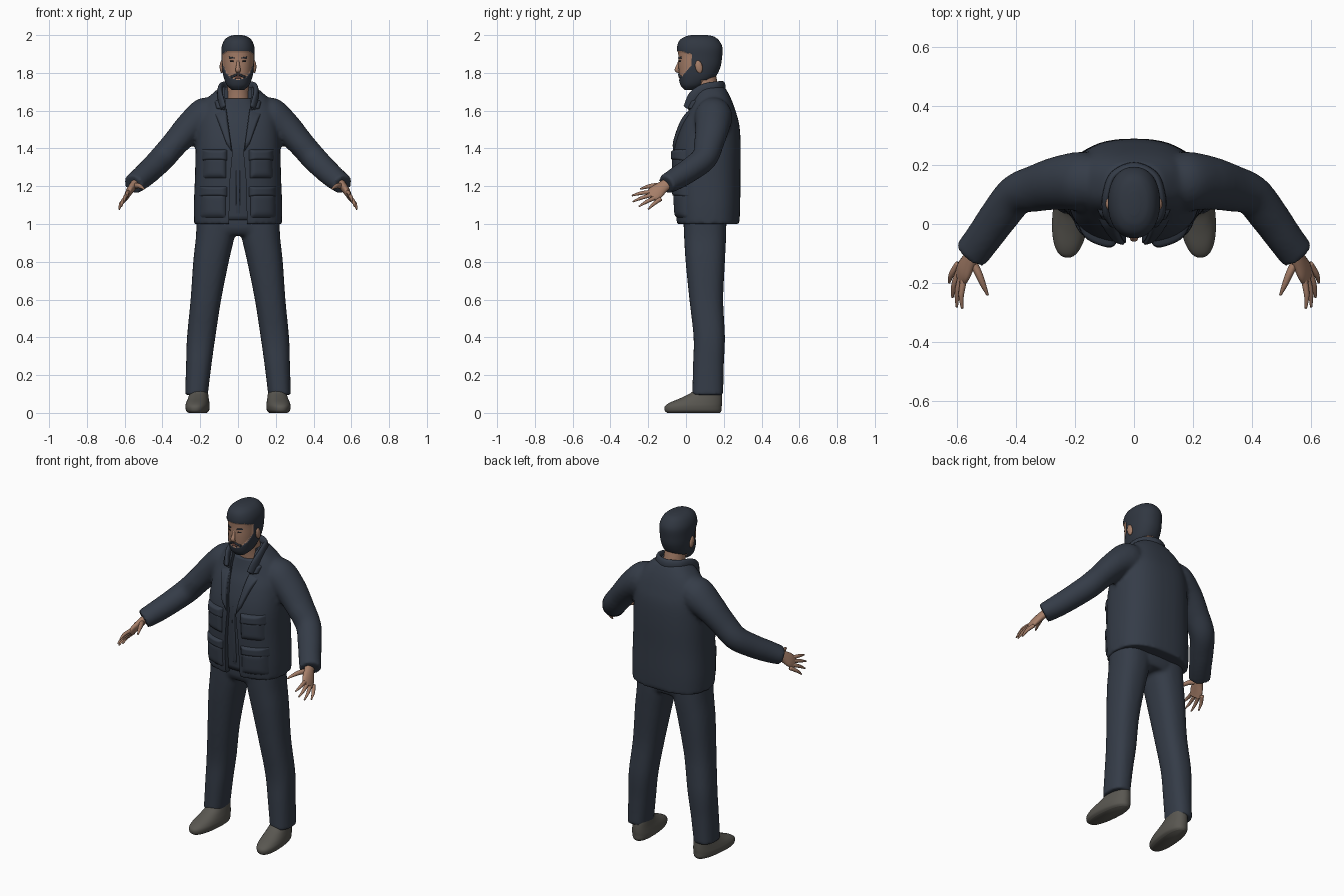
import bpy, bmesh, math
from mathutils import Vector

if "Cube" in bpy.data.objects:
    bpy.data.objects.remove(bpy.data.objects["Cube"])


def material(name, rgb):
    m = bpy.data.materials.new(name)
    m.use_nodes = True
    m.diffuse_color = (*rgb, 1)
    bsdf = next(n for n in m.node_tree.nodes if n.type == "BSDF_PRINCIPLED")
    bsdf.inputs["Base Color"].default_value = (*rgb, 1)
    bsdf.inputs["Roughness"].default_value = 0.8
    return m


NAVY = material("navy cloth", (0.035, 0.045, 0.064))
HAIR = material("dark hair", (0.03, 0.038, 0.053))
SKIN = material("skin", (0.38, 0.21, 0.14))
SHOE = material("grey shoe", (0.1, 0.095, 0.082))
LIPS = material("lips", (0.28, 0.12, 0.09))
DARK = material("dark eye", (0.01, 0.01, 0.012))


def resample(rows, k=6):
    """Catmull-Rom interpolation of rows of numbers."""
    out = []
    for i in range(len(rows) - 1):
        p0, p1 = rows[max(i - 1, 0)], rows[i]
        p2, p3 = rows[i + 1], rows[min(i + 2, len(rows) - 1)]
        for j in range(k):
            t = j / k
            out.append(tuple(
                b + 0.5 * t * (c - a + t * (2*a - 5*b + 4*c - d + t * (3*(b - c) + d - a)))
                for a, b, c, d in zip(p0, p1, p2, p3)))
    return out + [rows[-1]]


def loft(bm, rings):
    loops = [[bm.verts.new(p) for p in ring] for ring in rings]
    n = len(loops[0])
    for a, b in zip(loops, loops[1:]):
        for i in range(n):
            bm.faces.new((a[i], a[(i + 1) % n], b[(i + 1) % n], b[i]))
    bm.faces.new(loops[0])
    bm.faces.new(loops[-1])


def stack(bm, rows, power=2.4, sides=40, k=6):
    """Horizontal rounded rings; rows are (z, centre x, half width, front y, back y)."""
    rings = []
    for z, cx, hw, yf, yb in resample(rows, k):
        ring = []
        for i in range(sides):
            c, s = (f(math.tau * i / sides) for f in (math.cos, math.sin))
            ring.append((cx + hw * math.copysign(abs(c) ** (2 / power), c),
                         (yf + yb) / 2 + (yb - yf) / 2 * math.copysign(abs(s) ** (2 / power), s), z))
        rings.append(ring)
    loft(bm, rings)


def tube(bm, rows, hint=(0, 0, 1), side=1, sides=16):
    """Sweep; rows are (x, y, z, thin radius, wide radius)."""
    rows = [(r[0] * side, *r[1:]) for r in resample(rows)]
    pts = [Vector(r[:3]) for r in rows]
    hint = Vector((hint[0] * side, hint[1], hint[2]))
    rings = []
    for i, r in enumerate(rows):
        t = (pts[min(i + 1, len(pts) - 1)] - pts[max(i - 1, 0)]).normalized()
        s = t.cross(hint).normalized()
        v = t.cross(s)
        rings.append([pts[i] + s * r[3] * math.cos(a) + v * r[4] * math.sin(a)
                      for a in (math.tau * j / sides for j in range(sides))])
    loft(bm, rings)


def finish(bm, name, *mats, voxel=0, smooth=True):
    bmesh.ops.recalc_face_normals(bm, faces=bm.faces)
    for f in bm.faces:
        f.smooth = smooth
    me = bpy.data.meshes.new(name)
    bm.to_mesh(me)
    bm.free()
    ob = bpy.data.objects.new(name, me)
    bpy.context.collection.objects.link(ob)
    for m in mats:
        me.materials.append(m)
    if voxel:
        r = ob.modifiers.new("merge", "REMESH")
        r.mode, r.voxel_size, r.use_smooth_shade = "VOXEL", voxel, True
        s = ob.modifiers.new("relax", "SMOOTH")
        s.factor, s.iterations = 0.5, 4
    return ob


def patch(name, rows, corners, depth, mat, side=1, power=2.4, n=12):
    """Padded plate lying on the front of a stack; corners are (x, z)."""
    fine = resample(rows)

    def front(x, z):
        a, b = next(((p, q) for p, q in zip(fine, fine[1:]) if q[0] >= z), fine[-2:])
        t = min(max((z - a[0]) / (b[0] - a[0]), 0), 1)
        hw, yf, yb = (p + (q - p) * t for p, q in zip(a[2:], b[2:]))
        return (yf + yb) / 2 - (yb - yf) / 2 * max(0, 1 - abs(x / hw) ** power) ** (1 / power)

    a, b, c, d = (Vector(p) for p in corners)
    bm = bmesh.new()
    grid = []
    for i in range(n + 1):
        for j in range(n + 1):
            u, v = i / n, j / n
            p = a.lerp(b, u).lerp(d.lerp(c, u), v)
            edge = min(u, 1 - u, v, 1 - v)
            y = front(p.x, p.y) + 0.006 - (depth + 0.006) * min(1, edge * 5) ** 0.5
            grid.append(bm.verts.new((p.x * side, y, p.y)))
    for i in range(n):
        for j in range(n):
            k = i * (n + 1) + j
            bm.faces.new((grid[k], grid[k + 1], grid[k + n + 2], grid[k + n + 1]))
    ob = finish(bm, name, mat)
    if ob.data.polygons[n * n // 2].normal.y > 0:
        ob.data.flip_normals()
    return ob


# Jacket body and sleeves, merged into one soft form
torso = [(1.0, 0, .232, -.05, .283), (1.1, 0, .234, -.058, .287), (1.25, 0, .228, -.064, .288),
         (1.4, 0, .224, -.062, .29), (1.52, 0, .215, -.03, .283), (1.6, 0, .2, .01, .262),
         (1.66, 0, .165, .032, .24), (1.7, 0, .125, .045, .22), (1.725, 0, .095, .05, .205)]
sleeve = [(.1, .14, 1.6, .075, .075), (.17, .145, 1.57, .1, .1), (.25, .14, 1.515, .092, .082),
          (.33, .122, 1.43, .08, .07), (.4, .098, 1.35, .07, .068), (.46, .025, 1.29, .066, .064),
          (.51, -.045, 1.245, .062, .06), (.555, -.105, 1.21, .06, .052)]
bm = bmesh.new()
stack(bm, torso, power=2.5)
for side in (1, -1):
    tube(bm, sleeve, side=side, sides=24)
jacket = finish(bm, "jacket", NAVY, voxel=0.011)

# Front opening of the jacket
half = [(.048, .9), (.045, 1.2), (.028, 1.38), (.066, 1.62), (.075, 1.85)]
outline = half + [(-x, z) for x, z in reversed(half)]
bm = bmesh.new()
loft(bm, [[(x, y, z) for x, z in outline] for y in (-.3, .09)])
cutter = finish(bm, "opening_cutter", NAVY, smooth=False)
cutter.hide_render = True
cutter.display_type = "WIRE"
cutter.hide_set(True)
cut = jacket.modifiers.new("opening", "BOOLEAN")
cut.operation, cut.object, cut.solver = "DIFFERENCE", cutter, "EXACT"

# Shirt under the jacket
bm = bmesh.new()
stack(bm, [(1.02, 0, .16, -.025, .2), (1.25, 0, .16, -.04, .2), (1.4, 0, .16, -.04, .2),
           (1.52, 0, .15, -.01, .2), (1.6, 0, .12, .025, .2), (1.665, 0, .085, .045, .19)])
finish(bm, "shirt", NAVY)
patch("shirt_placket", [(r[0], 0, .16, r[3] + .025, .2) for r in torso],
      [(-.012, 1.03), (.012, 1.03), (.012, 1.6), (-.012, 1.6)], .004, NAVY)

# Folded collar around the neck
arc = [(.078, .005, 1.615, .012, .022), (.094, .04, 1.675, .014, .03), (.092, .1, 1.71, .015, .034),
       (.068, .165, 1.72, .015, .035), (0, .195, 1.722, .015, .034)]
bm = bmesh.new()
tube(bm, arc + [(-r[0], *r[1:]) for r in reversed(arc[:-1])])
finish(bm, "collar", NAVY)

# Lapels, pockets and pocket flaps
plates = {
    "lapel": ([(.028, 1.37), (.06, 1.42), (.125, 1.59), (.062, 1.61)], .014),
    "collar_point": ([(.066, 1.6), (.115, 1.61), (.125, 1.65), (.08, 1.67)], .014),
    "chest_pocket": ([(.06, 1.24), (.19, 1.24), (.185, 1.37), (.06, 1.37)], .016),
    "chest_flap": ([(.055, 1.335), (.195, 1.335), (.19, 1.395), (.055, 1.395)], .022),
    "lower_pocket": ([(.06, 1.03), (.205, 1.03), (.205, 1.17), (.06, 1.17)], .014),
    "lower_flap": ([(.055, 1.145), (.21, 1.145), (.205, 1.2), (.055, 1.2)], .019)}
for name, (corners, depth) in plates.items():
    for side, word in ((1, "left"), (-1, "right")):
        patch(f"{word}_{name}", torso, corners, depth, NAVY, side, power=2.5)

# Trousers
leg = [(.095, .22, .06, .033, .197), (.25, .208, .067, .037, .2), (.4, .195, .075, .04, .206),
       (.6, .17, .081, .018, .197), (.8, .143, .094, -.002, .206), (.93, .121, .102, -.01, .212),
       (1.02, .112, .108, -.012, .212)]
bm = bmesh.new()
for side in (1, -1):
    stack(bm, [(z, x * side, *rest) for z, x, *rest in leg])
stack(bm, [(.94, 0, .2, .01, .2), (.98, 0, .217, -.012, .213), (1.08, 0, .215, -.012, .213)])
finish(bm, "trousers", NAVY, voxel=0.011)

# Shoes, turned slightly outward
for side, word in ((1, "left"), (-1, "right")):
    bm = bmesh.new()
    stack(bm, [(0, 0, .045, -.1, .18), (.012, 0, .058, -.113, .188), (.035, 0, .062, -.112, .19),
               (.055, 0, .059, -.085, .192), (.08, 0, .053, -.025, .192), (.105, 0, .048, .025, .19),
               (.13, 0, .044, .05, .185)], power=2.3)
    shoe = finish(bm, word + "_shoe", SHOE)
    shoe.location.x = .218 * side
    shoe.rotation_euler.z = .1 * side

# Hands: palm, four fingers and a thumb
fan = Vector((.04, .09, -.075)).normalized()
knuckle, tips = Vector((.578, -.19, 1.168)), [(.584, -.287, 1.15), (.602, -.282, 1.118),
                                             (.617, -.25, 1.092), (.628, -.2, 1.078)]
for side, word in ((1, "left"), (-1, "right")):
    bm = bmesh.new()
    tube(bm, [(.54, -.085, 1.222, .022, .028), (.56, -.125, 1.195, .021, .034),
              (.578, -.158, 1.168, .018, .042), (.59, -.183, 1.143, .013, .038)], fan, side)
    for i, tip in enumerate(tips):
        base = knuckle + fan * (.021 * i - .004)
        base.y += .012
        mid = base.lerp(Vector(tip), .55) + Vector((.006, 0, .004))
        tube(bm, [(*base, .011, .012), (*mid, .0095, .0095), (*tip, .004, .004)], fan, side, 10)
    tube(bm, [(.553, -.12, 1.2, .014, .018), (.53, -.165, 1.203, .013, .014),
              (.513, -.205, 1.197, .01, .01), (.497, -.242, 1.185, .004, .004)], fan, side, 10)
    finish(bm, word + "_hand", SKIN)

# Neck
bm = bmesh.new()
tube(bm, [(0, .13, 1.6, .066, .066), (0, .115, 1.7, .06, .06), (0, .095, 1.8, .058, .06)], (0, 1, 0), sides=24)
finish(bm, "neck", SKIN)

# Head, with hair and beard coloured by region
skull = [(1.716, 0, .03, -.004, .05), (1.74, 0, .056, -.024, .1), (1.78, 0, .072, -.034, .15),
         (1.83, 0, .08, -.039, .176), (1.88, 0, .083, -.04, .185), (1.93, 0, .083, -.042, .187),
         (1.965, 0, .07, -.03, .17), (1.985, 0, .048, -.002, .145), (1.993, 0, .02, .03, .11)]


def hairy(p):
    top = p.z > 1.912 - .5 * max(0, abs(p.x) - .055)
    sides_back = p.y > .03 and p.z > 1.765
    beard = p.z < 1.766 + .07 * min(1, max(0, (p.y + .034) / .06)) and p.y < .08
    return top or sides_back or beard


bm = bmesh.new()
stack(bm, skull, power=2.2, sides=96, k=14)
middle = Vector((0, .07, 1.85))
for f in bm.faces:
    f.material_index = int(hairy(f.calc_center_median()))
for v in bm.verts:
    if hairy(v.co):
        v.co = middle + (v.co - middle) * 1.05
finish(bm, "head", SKIN, HAIR)

# Facial features
bm = bmesh.new()
tube(bm, [(0, -.032, 1.872, .006, .006), (0, -.042, 1.84, .009, .008),
          (0, -.049, 1.816, .014, .011), (0, -.036, 1.804, .01, .006)], (0, 1, 0))
finish(bm, "nose", SKIN)
for side, word in ((1, "left"), (-1, "right")):
    patch(word + "_eye", skull, [(.02, 1.855), (.046, 1.857), (.044, 1.866), (.022, 1.866)], .003, DARK, side, 2.2, 6)
    patch(word + "_eyebrow", skull, [(.014, 1.874), (.054, 1.876), (.05, 1.888), (.016, 1.882)], .005, HAIR, side, 2.2, 6)
    patch(word + "_moustache", skull, [(-.002, 1.788), (.044, 1.765), (.046, 1.782), (-.002, 1.802)], .007, HAIR, side, 2.2, 8)
    bpy.ops.mesh.primitive_uv_sphere_add(segments=20, ring_count=12, location=(.086 * side, .068, 1.832))
    ear = bpy.context.object
    ear.name = word + "_ear"
    ear.scale = (.011, .019, .034)
    ear.rotation_euler.x = .2
    ear.data.materials.append(SKIN)
    bpy.ops.object.shade_smooth()
patch("mouth", skull, [(-.022, 1.77), (.022, 1.77), (.02, 1.784), (-.02, 1.784)], .005, LIPS, 1, 2.2, 6)
